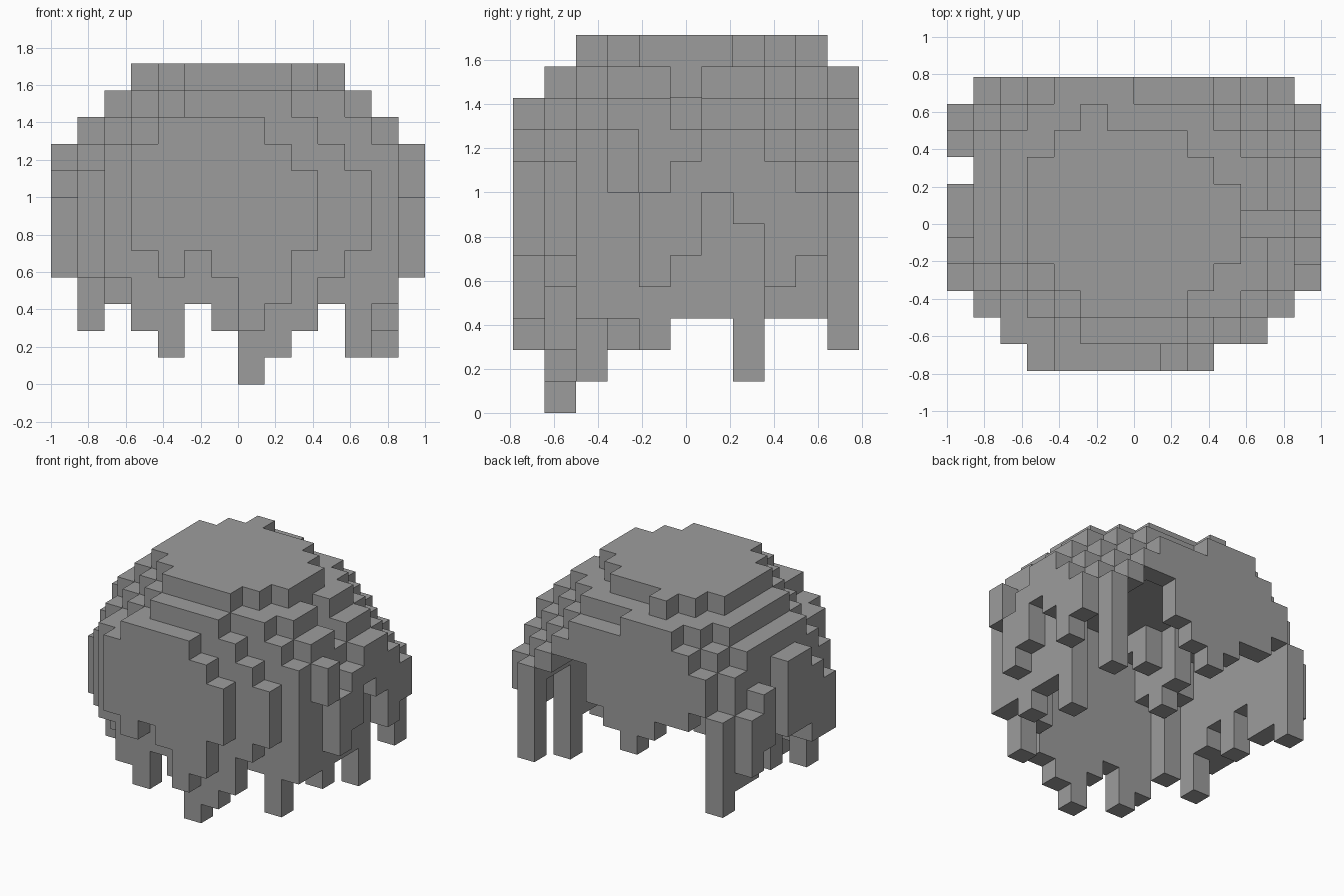
import bpy
import bmesh
from math import ceil, hypot
from mathutils import Vector

if "Cube" in bpy.data.objects:
    bpy.data.objects.remove(bpy.data.objects["Cube"], do_unlink=True)

NX, NY, NZ = 14, 11, 12
CELL = 2 / NX

stone = bpy.data.materials.new("plain grey")
stone.use_nodes = True
stone.diffuse_color = (0.335, 0.335, 0.335, 1)
bsdf = next(n for n in stone.node_tree.nodes if n.type == 'BSDF_PRINCIPLED')
bsdf.inputs["Base Color"].default_value = stone.diffuse_color
bsdf.inputs["Roughness"].default_value = 0.9

cells = set()


def add_column(i, j, low, high):
    cells.update((i, j, k) for k in range(low, high))


# Flat crown: first and last cell of each row, front to back
crown_rows = [(5, 8), (4, 9), (3, 10), (3, 10), (3, 10), (3, 9), (4, 8), (5, 5)]
crown = [(i, j) for j, (a, b) in enumerate(crown_rows, 2) for i in range(a, b + 1)]


def dome_top(i, j):
    # Steps down with distance from the crown, sooner along the front
    gaps = [(abs(i - a), abs(j - b)) for a, b in crown]
    away = min(hypot(*g) for g in gaps)
    if j == 1:
        away = ceil(away)
    elif j < 4 and i < 5:
        away = min(sum(g) for g in gaps)
    top = max(7, NZ - round(away))
    return min(top, 9) if j == 5 and i > 10 else top


# Plan of the dome without its outer plates
plan = {(i, j) for j in range(1, NY) for i in range(1, NX - 1)
        if not (j == 1 and i in (1, NX - 2))}
tops = {spot: dome_top(*spot) for spot in plan}
tops.update({(11, 1): 8, (1, 10): 7, (12, 10): 7})

# Lower ends of the strands hanging round the rim and in the front corner
strands = {(2, 2): 3, (11, 2): 1, (10, 2): 3,
           (3, 3): 6, (2, 3): 7, (3, 2): 7, (3, 4): 7, (4, 3): 8}
strands.update({(i, 1): z for i, z in enumerate([4, 2, 1, 3, 2, 0, 1, 2, 4, 5], 2)})
strands.update({(i, 10): z for i, z in enumerate([7, 6, 6, 5, 4, 5, 6, 8, 8, 8], 2)})
strands.update({(1, j): z for j, z in enumerate([4, 2, 4, 5, 3, 5, 3, 3, 2], 2)})
strands.update({(12, j): z for j, z in enumerate([3, 3, 2, 3, 3, 1, 6, 6, 2], 2)})

# Hollow dome: hanging walls on the rim, a two-cell roof inside
for (i, j), top in tops.items():
    low = strands.get((i, j), top - 2)
    add_column(i, j, min(low, top - 1), top)


# Raised plates on the front and both sides
def add_plate(spots, lows, highs):
    for (i, j), low, high in zip(spots, lows, highs):
        add_column(i, j, low, high)


add_plate([(i, 0) for i in range(3, 10)],
          [5, 4, 5, 4, 2, 3, 5], [9, 10, 10, 10, 10, 9, 8])
add_plate([(13, j) for j in range(3, 10)],
          [7, 4, 5, 7, 6, 4, 5], [9, 7, 8, 9, 9, 8, 7])
add_plate([(0, j) for j in (3, 4, 5, 6, 8, 9)],
          [4, 4, 5, 5, 5, 4], [7, 8, 9, 9, 8, 7])


def build_cells(name, filled, material):
    # Only faces between a filled and an empty cell are made
    bm = bmesh.new()
    corners = {}

    def corner(p):
        key = tuple(round(c) for c in p)
        if key not in corners:
            x, y, z = key
            corners[key] = bm.verts.new(((x - NX / 2) * CELL, (y - NY / 2) * CELL, z * CELL))
        return corners[key]

    axes = [Vector((1, 0, 0)), Vector((0, 1, 0)), Vector((0, 0, 1))]
    for cell in sorted(filled):
        base = Vector(cell)
        for n in range(3):
            u, v = axes[(n + 1) % 3], axes[(n + 2) % 3]
            for side in (0, 1):
                step = axes[n] * (1 if side else -1)
                if tuple(round(c) for c in base + step) in filled:
                    continue
                o = base + axes[n] * side
                loop = [o, o + u, o + u + v, o + v]
                if not side:
                    loop.reverse()
                bm.faces.new([corner(p) for p in loop])
    bmesh.ops.dissolve_limit(bm, angle_limit=0.01, verts=bm.verts[:], edges=bm.edges[:])
    mesh = bpy.data.meshes.new(name)
    bm.to_mesh(mesh)
    bm.free()
    mesh.materials.append(material)
    obj = bpy.data.objects.new(name, mesh)
    bpy.context.collection.objects.link(obj)
    return obj


build_cells("hollow_dome", cells, stone)
